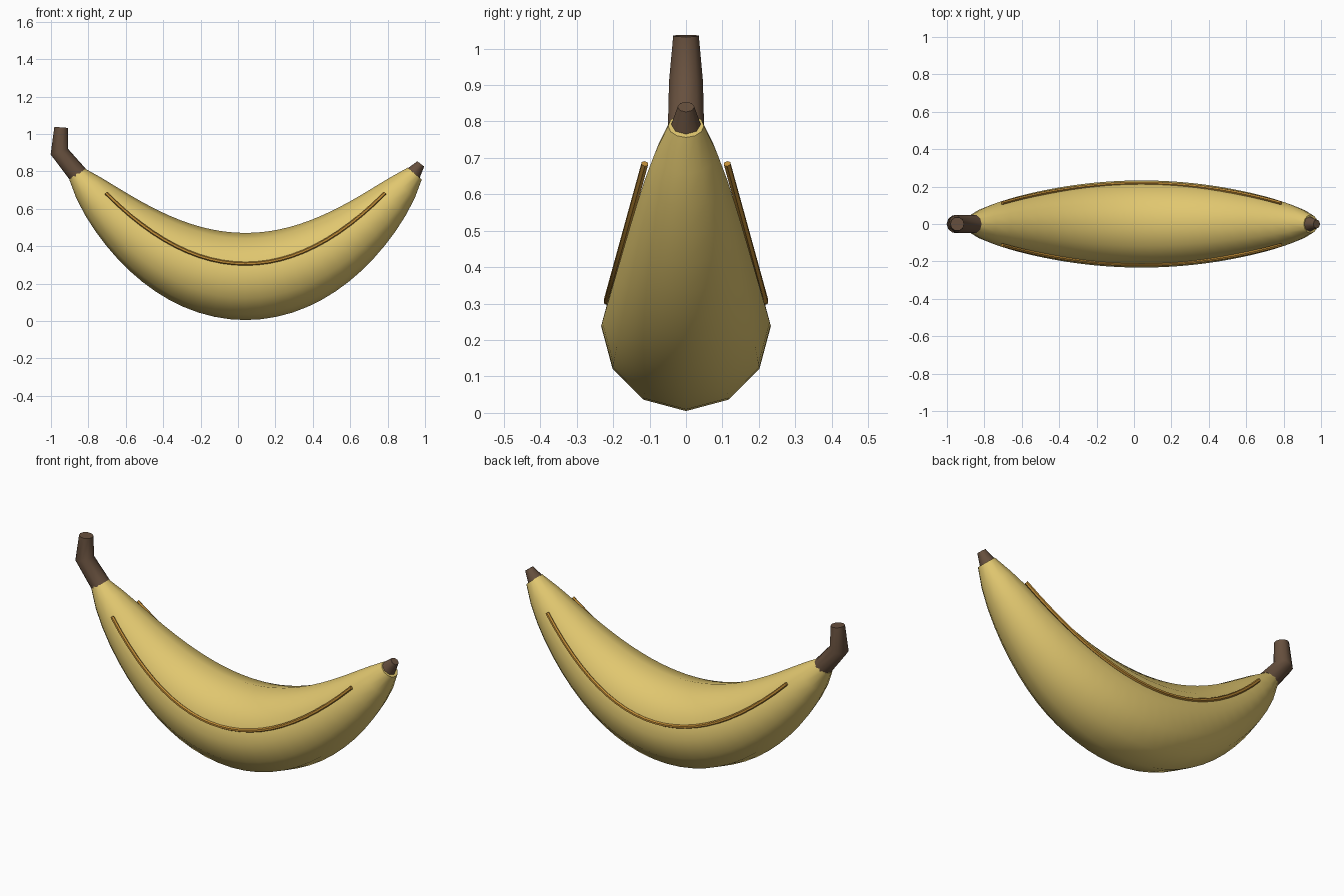
import bpy, bmesh, math
from mathutils import Vector

cube = bpy.data.objects.get("Cube")
if cube:
    bpy.data.objects.remove(cube, do_unlink=True)


def material(name, rgb):
    m = bpy.data.materials.new(name)
    m.use_nodes = True
    m.diffuse_color = (*rgb, 1)
    bsdf = m.node_tree.nodes["Principled BSDF"]
    bsdf.inputs["Base Color"].default_value = (*rgb, 1)
    bsdf.inputs["Roughness"].default_value = 0.6
    return m


def sweep(name, path, radii, sides, mat):
    """Capped tube of varying radius along a path, smooth with sharp end caps."""
    bm = bmesh.new()
    pts = [Vector(p) for p in path]
    dirs = [(b - a).normalized() for a, b in zip(pts, pts[1:])]
    rings = []
    for i, p in enumerate(pts):
        t = (dirs[max(i - 1, 0)] + dirs[min(i, len(dirs) - 1)]).normalized()
        n = t.cross(Vector((0, 1, 0))).normalized()
        b = t.cross(n)
        ring = []
        for k in range(sides):
            a = math.tau * k / sides
            ring.append(bm.verts.new(p + radii[i] * (n * math.cos(a) + b * math.sin(a))))
        rings.append(ring)
    for lo, hi in zip(rings, rings[1:]):
        for k in range(sides):
            j = (k + 1) % sides
            bm.faces.new((lo[k], lo[j], hi[j], hi[k]))
    bm.faces.new(rings[0][::-1])
    bm.faces.new(rings[-1])
    bmesh.ops.recalc_face_normals(bm, faces=bm.faces)
    mesh = bpy.data.meshes.new(name)
    bm.to_mesh(mesh)
    bm.free()
    mesh.materials.append(mat)
    ob = bpy.data.objects.new(name, mesh)
    bpy.context.collection.objects.link(ob)
    bpy.ops.object.select_all(action="DESELECT")
    ob.select_set(True)
    bpy.context.view_layer.objects.active = ob
    bpy.ops.object.shade_smooth_by_angle(angle=math.radians(50))
    return ob


peel = material("yellow peel", (0.75, 0.57, 0.16))
ridge = material("amber ridge", (0.56, 0.28, 0.04))
brown = material("brown stem", (0.135, 0.08, 0.048))

MID = 0.04  # x of the lowest point of the curve


def steps(count):
    return [2 * i / count - 1 for i in range(count + 1)]


# Curved body, tapering to both ends
us = steps(28)
sweep("fruit_body",
      [(MID + 0.905 * u, 0, 0.238 + 0.55 * u * u) for u in us],
      [0.233 - 0.159 * u * u - 0.025 * u ** 12 for u in us], 12, peel)

# Raised ridge along each side
for name, side in (("front_ridge", -1), ("back_ridge", 1)):
    ws = steps(24)
    sweep(name,
          [(MID + 0.745 * w, side * (0.217 - 0.104 * w * w), 0.306 + 0.378 * w * w) for w in ws],
          [0.01] * len(ws), 6, ridge)

# Bent stem and blunt tip
sweep("stem", [(-0.855, 0, 0.782), (-0.955, 0, 0.905), (-0.945, 0, 1.035)],
      [0.052, 0.049, 0.037], 10, brown)
sweep("blossom_tip", [(0.935, 0, 0.785), (0.977, 0, 0.84)],
      [0.043, 0.023], 8, brown)
